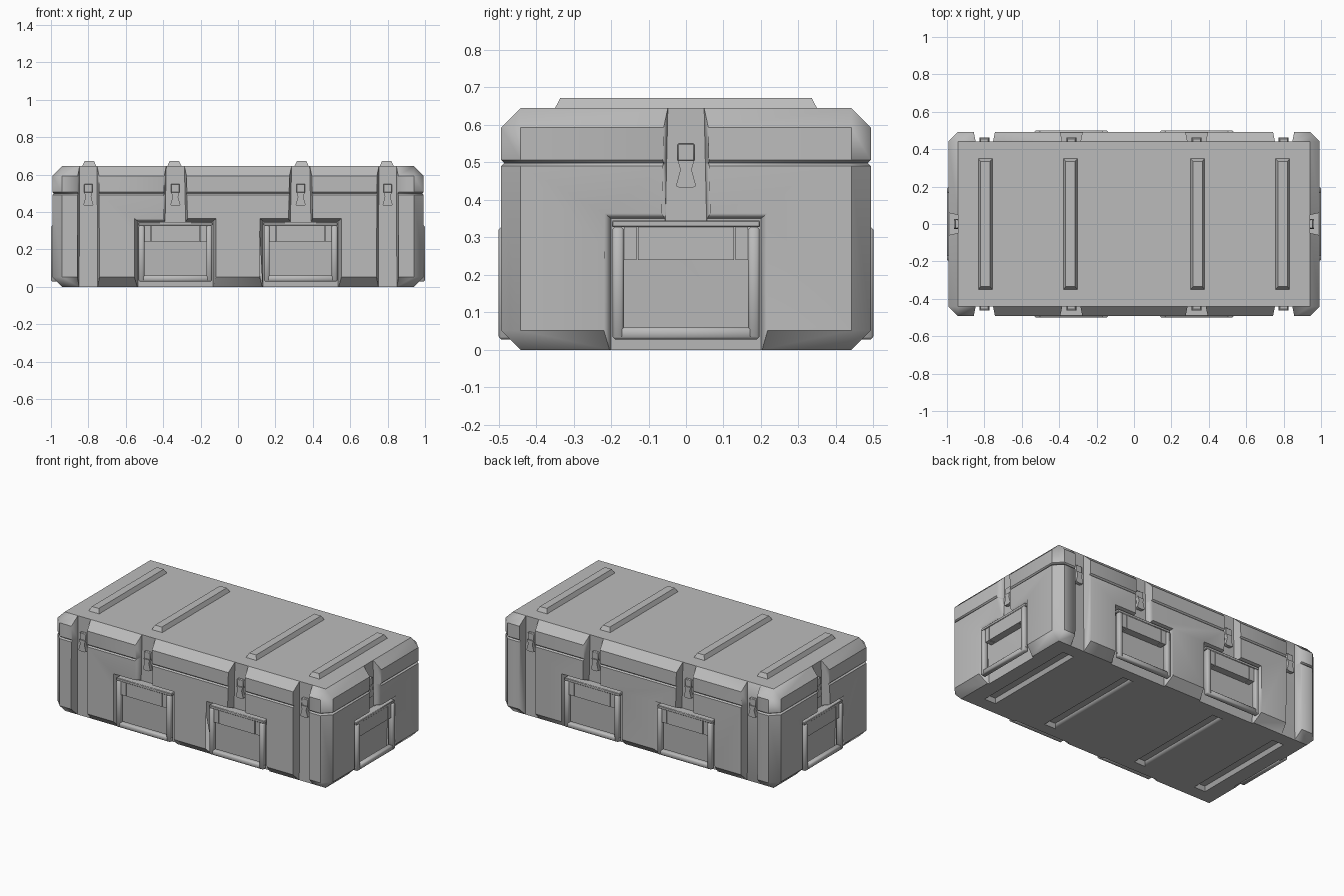
import bpy, bmesh, math
from mathutils import Matrix, Vector

if "Cube" in bpy.data.objects:
    bpy.data.objects.remove(bpy.data.objects["Cube"])

HX, HY, TOP, SEAM = 0.993, 0.493, 0.645, 0.498
grey = bpy.data.materials.new("case grey")
grey.use_nodes = True
grey.diffuse_color = (0.5, 0.5, 0.5, 1)
grey.node_tree.nodes["Principled BSDF"].inputs["Base Color"].default_value = (0.5, 0.5, 0.5, 1)


def finish(name, bm, angle=40):
    bmesh.ops.recalc_face_normals(bm, faces=bm.faces)
    mesh = bpy.data.meshes.new(name)
    bm.to_mesh(mesh)
    bm.free()
    mesh.materials.append(grey)
    ob = bpy.data.objects.new(name, mesh)
    bpy.context.collection.objects.link(ob)
    smooth(ob, angle)
    return ob


def smooth(ob, angle):
    bpy.ops.object.select_all(action='DESELECT')
    ob.select_set(True)
    bpy.context.view_layer.objects.active = ob
    bpy.ops.object.shade_smooth_by_angle(angle=math.radians(angle))


def loft(bm, a, b, m):
    """Closed solid between two matching outlines."""
    va = [bm.verts.new(m @ Vector(p)) for p in a]
    vb = [bm.verts.new(m @ Vector(p)) for p in b]
    bm.faces.new(va)
    bm.faces.new(vb)
    for i in range(len(va)):
        j = (i + 1) % len(va)
        bm.faces.new((va[i], va[j], vb[j], vb[i]))


def box(bm, m, u0, u1, d0, d1, z0, z1, bevel=0.0):
    """Box beside a wall: u along it, d outward from it."""
    part = bmesh.new()
    loft(part, *[[(u0, -d0, z), (u1, -d0, z), (u1, -d1, z), (u0, -d1, z)] for z in (z0, z1)], m)
    bmesh.ops.recalc_face_normals(part, faces=part.faces)
    if bevel:
        bmesh.ops.bevel(part, geom=part.edges[:], offset=bevel, segments=1, affect='EDGES')
    tmp = bpy.data.meshes.new("part")
    part.to_mesh(tmp)
    part.free()
    bm.from_mesh(tmp)
    bpy.data.meshes.remove(tmp)


def wall(angle, half, u=0.0):
    return Matrix.Rotation(math.radians(angle), 4, 'Z') @ Matrix.Translation((u, -half, 0))


# Stations around the case
corner_walls = [wall(a, HY, u) for a in (0, 180) for u in (-0.8, 0.8)]
handle_walls = [wall(a, HY, u) for a in (0, 180) for u in (-0.335, 0.335)]
handle_walls += [wall(a, HX) for a in (90, 270)]
rib_x = (-0.795, -0.34, 0.34, 0.795)


def shell(name, upper):
    """Chamfered half of the case with a V-shaped seam."""
    bm = bmesh.new()
    bmesh.ops.create_cube(bm, size=1)
    for v in bm.verts:
        v.co = (v.co.x * 2 * HX, v.co.y * 2 * HY, (v.co.z + 0.5) * TOP)
    bmesh.ops.bevel(bm, geom=bm.edges[:], offset=0.052, segments=1, affect='EDGES')
    for z, clear in ((SEAM + (0.008 if upper else -0.008), False), (SEAM, True)):
        cut = bmesh.ops.bisect_plane(
            bm, geom=bm.verts[:] + bm.edges[:] + bm.faces[:], plane_co=(0, 0, z),
            plane_no=(0, 0, 1), clear_inner=clear and upper, clear_outer=clear and not upper)
    for v in cut["geom_cut"]:
        if isinstance(v, bmesh.types.BMVert):
            v.co.x -= math.copysign(0.008, v.co.x)
            v.co.y -= math.copysign(0.008, v.co.y)
    bmesh.ops.holes_fill(bm, edges=[e for e in bm.edges if e.is_boundary], sides=0)
    return finish(name, bm)


cutters = []


def cutter(a, b, m):
    bm = bmesh.new()
    loft(bm, a, b, m)
    ob = finish("cutter", bm)
    ob.hide_render = True
    cutters.append(ob)


def channel(z, w, deep=0.052):
    return [(-w - 0.014, -0.02, z), (w + 0.014, -0.02, z), (w, deep, z), (-w, deep, z)]


def rib_outline(x, z, w, y):
    return [(x - w, -y, z), (x + w, -y, z), (x + w, y, z), (x - w, y, z)]


# Latch channels
for m in corner_walls:
    cutter(channel(-0.1, 0.05), channel(0.75, 0.046), m)
for m in handle_walls:
    cutter(channel(0.3, 0.056), channel(0.75, 0.046), m)
    # Handle recess, leaning inward toward the floor
    cutter([(-0.225, -0.02, -0.05), (0.225, -0.02, -0.05), (0.225, -0.02, 0.37), (-0.225, -0.02, 0.37)],
           [(-0.2, 0.066, -0.05), (0.2, 0.066, -0.05), (0.2, 0.046, 0.35), (-0.2, 0.046, 0.35)], m)
# Stacking grooves underneath
for x in rib_x:
    cutter(rib_outline(x, -0.01, 0.046, 0.36), rib_outline(x, 0.025, 0.028, 0.34), Matrix())

# Base and lid
for ob in (shell("case_base", False), shell("case_lid", True)):
    for c in cutters:
        mod = ob.modifiers.new("cut", 'BOOLEAN')
        mod.object = c
        mod.operation = 'DIFFERENCE'
        mod.solver = 'EXACT'
    bpy.context.view_layer.update()
    done = bpy.data.meshes.new_from_object(ob.evaluated_get(bpy.context.evaluated_depsgraph_get()))
    ob.modifiers.clear()
    ob.data = done
    done.materials.clear()
    done.materials.append(grey)
    smooth(ob, 80)
    weighted = ob.modifiers.new("weighted normals", 'WEIGHTED_NORMAL')
    weighted.keep_sharp = True
for c in cutters:
    bpy.data.objects.remove(c)

# Stacking ribs on the lid
for x in rib_x:
    bm = bmesh.new()
    loft(bm, rib_outline(x, TOP - 0.005, 0.04, 0.352), rib_outline(x, 0.672, 0.025, 0.335), Matrix())
    finish("lid_rib", bm)

# Latches: strike plate above, flared lever below
for m in corner_walls + handle_walls:
    bm = bmesh.new()
    box(bm, m, -0.023, 0.023, -0.055, -0.036, 0.503, 0.55, 0.003)
    outline = [(-0.022, 0.505), (0.022, 0.505), (0.015, 0.48), (0.027, 0.437),
               (0.015, 0.431), (-0.015, 0.431), (-0.027, 0.437), (-0.015, 0.48)]
    loft(bm, *[[(u, -d, z) for u, z in outline] for d in (-0.055, -0.03)], m)
    finish("latch", bm)

# Handles: bracket with side lugs, top flange and swing bail
for m in handle_walls:
    bm = bmesh.new()
    box(bm, m, -0.128, 0.128, -0.06, -0.004, 0.24, 0.335)
    for s in (-1, 1):
        u0, u1 = sorted((s * 0.132, s * 0.166))
        box(bm, m, u0, u1, -0.06, -0.004, 0.24, 0.335)
    box(bm, m, -0.198, 0.198, -0.06, 0.0, 0.327, 0.345, 0.003)
    finish("handle_bracket", bm)
    bm = bmesh.new()
    for s in (-1, 1):
        u0, u1 = sorted((s * 0.166, s * 0.196))
        box(bm, m, u0, u1, -0.03, 0.007, 0.03, 0.327, 0.006)
    box(bm, m, -0.196, 0.196, -0.03, 0.006, 0.028, 0.06, 0.006)
    finish("handle_bail", bm, 50)
